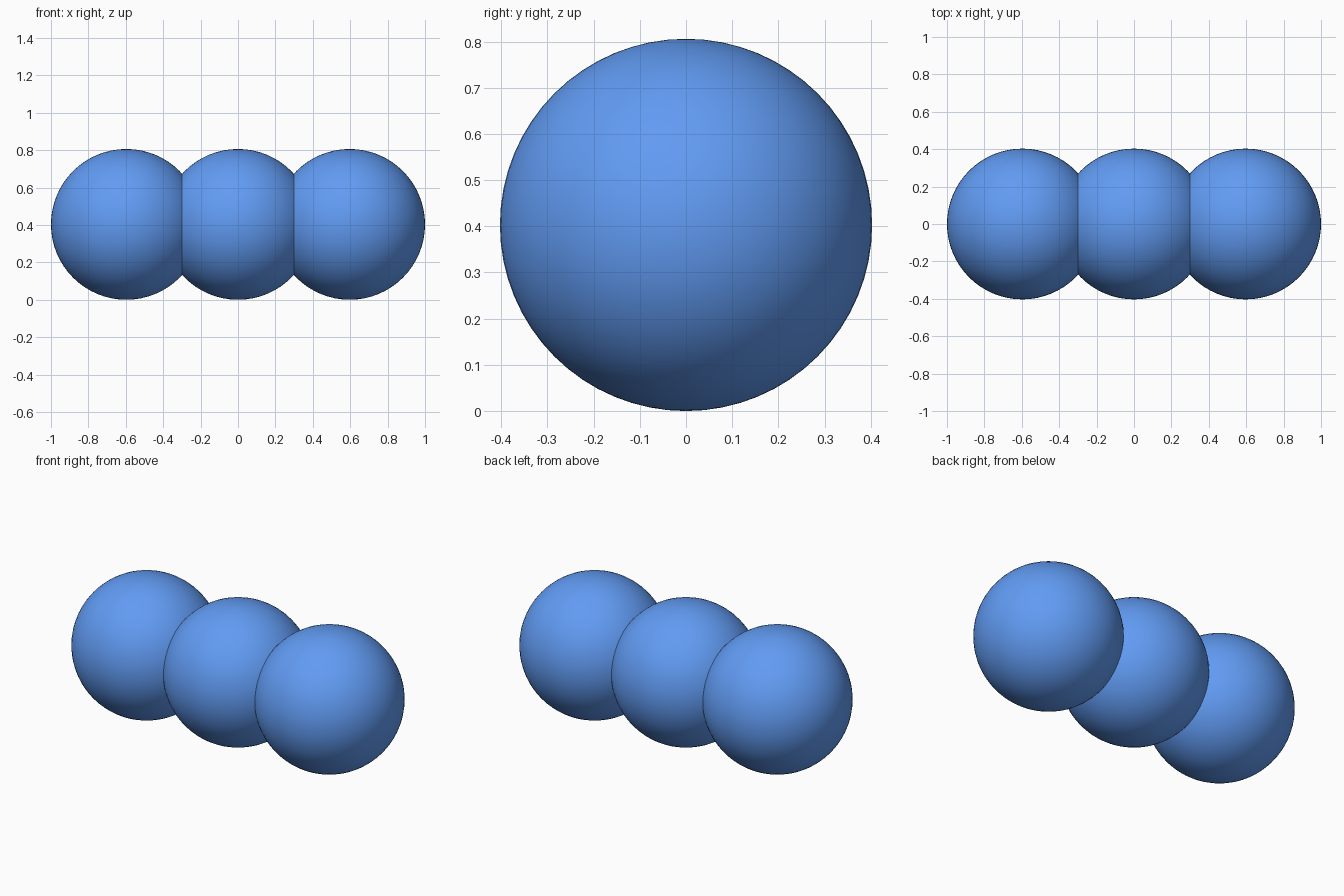
import bpy

if "Cube" in bpy.data.objects:
    bpy.data.objects.remove(bpy.data.objects["Cube"])

RADIUS = 0.403
SPACING = 1.0 - RADIUS

# Shared blue surface
blue = bpy.data.materials.new("blue")
blue.diffuse_color = (0.12, 0.33, 0.9, 1.0)
blue.use_nodes = True
blue.node_tree.nodes["Principled BSDF"].inputs["Base Color"].default_value = blue.diffuse_color


def add_ball(name, x):
    bpy.ops.mesh.primitive_uv_sphere_add(
        segments=64, ring_count=32, radius=RADIUS, location=(x, 0, RADIUS))
    ball = bpy.context.object
    ball.name = name
    ball.data.materials.append(blue)
    bpy.ops.object.shade_smooth()


# Row of three overlapping balls
for name, step in (("left_ball", -1), ("middle_ball", 0), ("right_ball", 1)):
    add_ball(name, step * SPACING)
